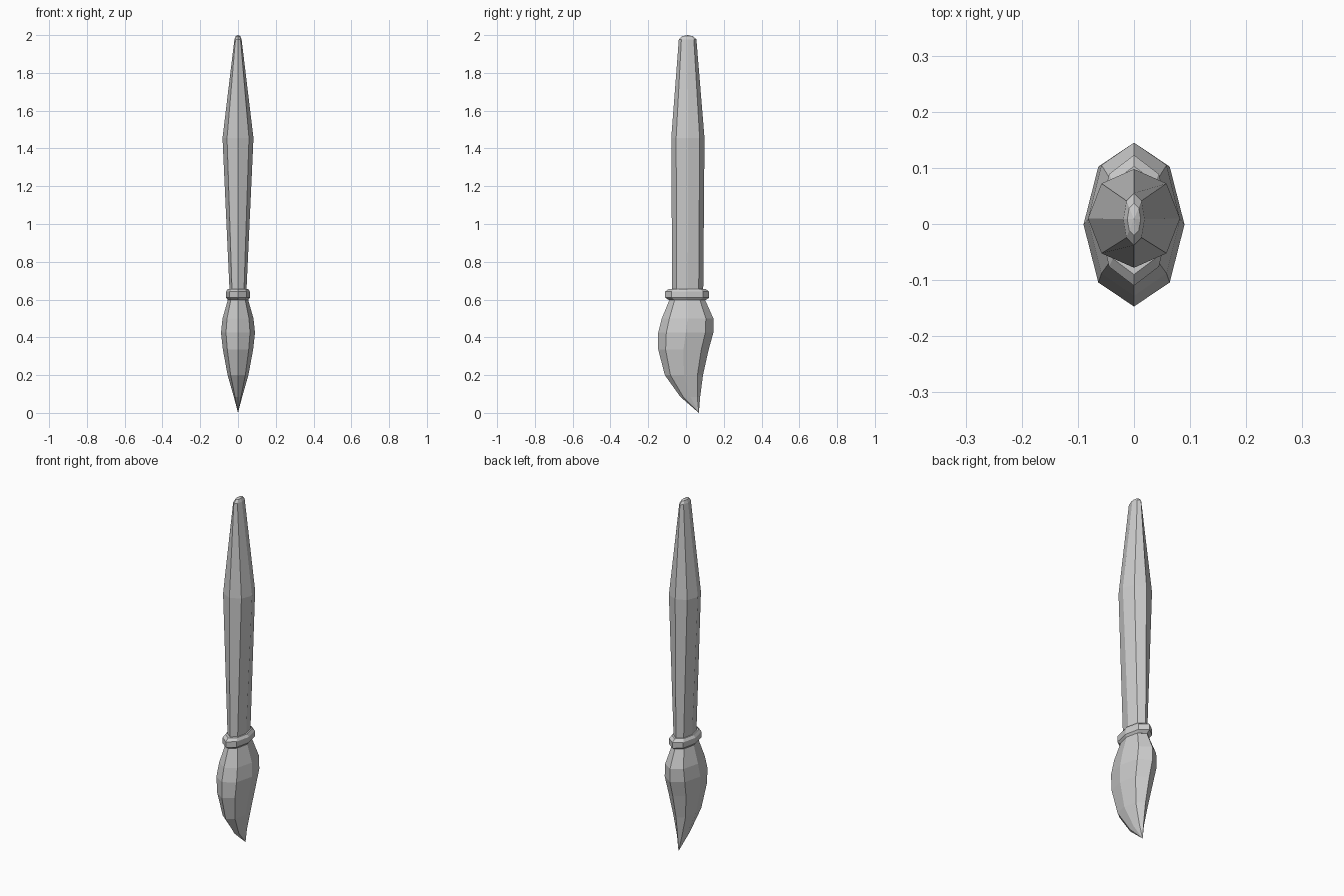
import bpy, bmesh, math

if "Cube" in bpy.data.objects:
    bpy.data.objects.remove(bpy.data.objects["Cube"])

SIDES = 8


def loft(name, sections):
    """Flat-faced loft through octagonal rings: (z, half width, y front, y back)."""
    bm = bmesh.new()
    rings = []
    for z, rx, y0, y1 in sections:
        cy, ry = (y0 + y1) / 2, (y1 - y0) / 2
        if rx == 0:
            rings.append([bm.verts.new((0, cy, z))] * SIDES)
            continue
        rings.append([bm.verts.new((rx * math.cos(a), cy + ry * math.sin(a), z))
                      for a in (2 * math.pi * i / SIDES for i in range(SIDES))])
    for low, high in zip(rings, rings[1:]):
        for i in range(SIDES):
            j = (i + 1) % SIDES
            # shared tip vertices collapse the quad into a triangle
            bm.faces.new(list(dict.fromkeys((low[i], low[j], high[j], high[i]))))
    for ring in (rings[0], rings[-1]):
        if ring[0] is not ring[1]:
            bm.faces.new(ring)
    bmesh.ops.recalc_face_normals(bm, faces=bm.faces)
    mesh = bpy.data.meshes.new(name)
    bm.to_mesh(mesh)
    bm.free()
    obj = bpy.data.objects.new(name, mesh)
    bpy.context.collection.objects.link(obj)
    return obj


# Curved bristle head ending in a swept-back tip
loft("bristles", [
    (0.0, 0, 0.068, 0.068),
    (0.085, 0.022, -0.03, 0.075),
    (0.20, 0.055, -0.112, 0.09),
    (0.335, 0.08, -0.147, 0.12),
    (0.425, 0.09, -0.147, 0.145),
    (0.50, 0.082, -0.128, 0.145),
    (0.605, 0.052, -0.085, 0.098),
])

# Bevelled collar between head and handle
loft("collar", [
    (0.597, 0.053, -0.09, 0.103),
    (0.61, 0.063, -0.11, 0.123),
    (0.642, 0.063, -0.11, 0.123),
    (0.657, 0.053, -0.09, 0.103),
])

# Faceted handle, widest at three quarters height, with a rounded end
loft("handle", [
    (0.63, 0.044, -0.073, 0.091),
    (1.455, 0.082, -0.078, 0.098),
    (1.978, 0.019, -0.038, 0.055),
    (1.994, 0.012, -0.02, 0.037),
    (2.0, 0, 0.009, 0.009),
])
